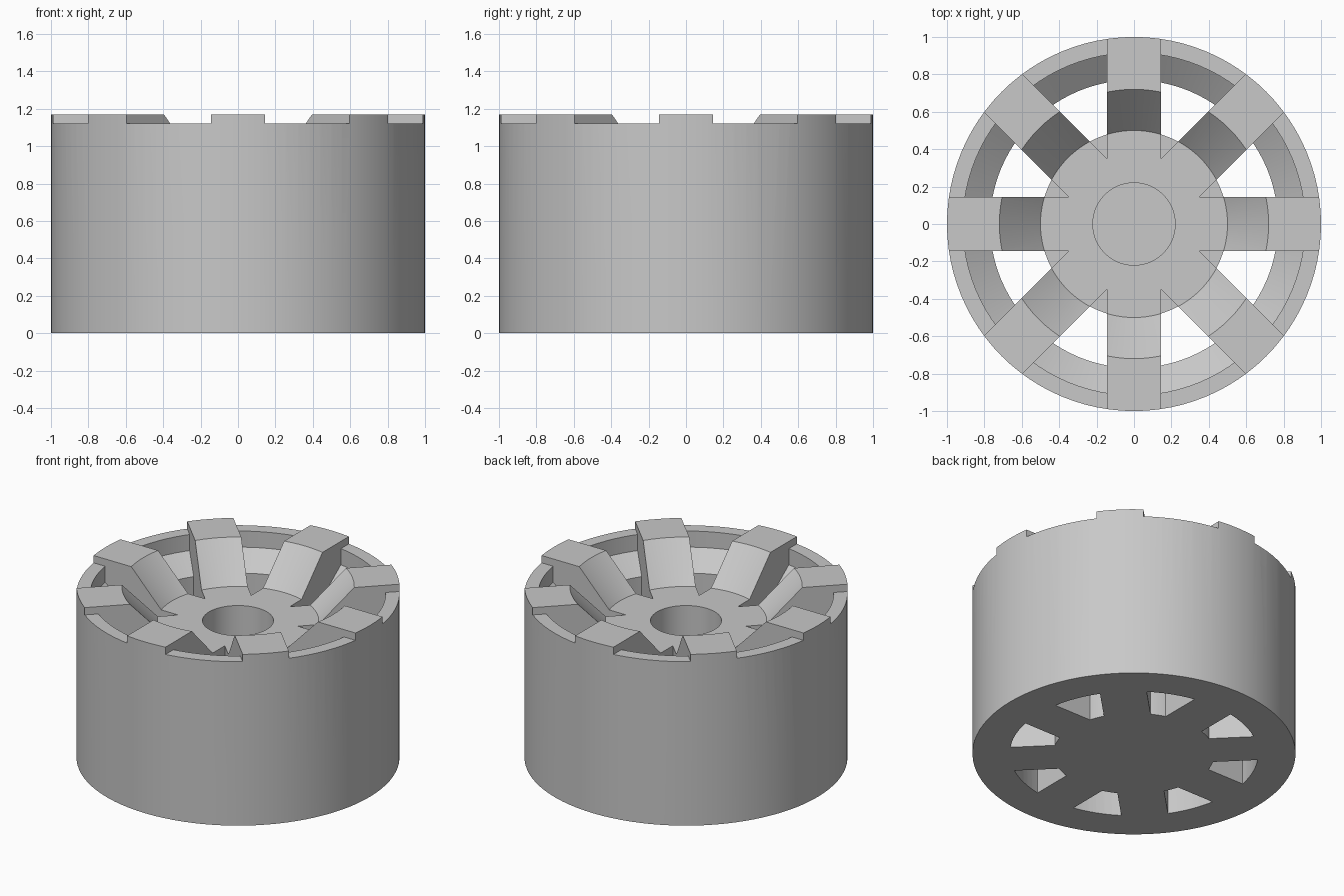
import bpy, bmesh, math
from mathutils import Matrix

if "Cube" in bpy.data.objects:
    bpy.data.objects.remove(bpy.data.objects["Cube"])

SEGMENTS = 96
SPOKE_WIDTH = 0.29

grey = bpy.data.materials.new("plain_grey")
grey.use_nodes = True
colour = (0.58, 0.58, 0.58, 1)
grey.diffuse_color = colour
grey.node_tree.nodes["Principled BSDF"].inputs["Base Color"].default_value = colour


def add_object(name, bm):
    mesh = bpy.data.meshes.new(name)
    bmesh.ops.recalc_face_normals(bm, faces=bm.faces)
    bm.to_mesh(mesh)
    bm.free()
    mesh.materials.append(grey)
    obj = bpy.data.objects.new(name, mesh)
    bpy.context.collection.objects.link(obj)
    return obj


def revolve(name, profile):
    """Spin a closed (radius, height) outline around the z axis."""
    bm = bmesh.new()
    verts = [bm.verts.new((r, 0, z)) for r, z in profile]
    edges = [bm.edges.new(pair) for pair in zip(verts, verts[1:])]
    bmesh.ops.spin(bm, geom=verts + edges, cent=(0, 0, 0), axis=(0, 0, 1),
                   angle=math.tau, steps=SEGMENTS, use_merge=True)
    bmesh.ops.remove_doubles(bm, verts=bm.verts, dist=1e-5)
    return add_object(name, bm)


def cut(target, cutter):
    """Subtract a cutter for good, then drop it."""
    mod = target.modifiers.new("cut", 'BOOLEAN')
    mod.operation = 'DIFFERENCE'
    mod.solver = 'EXACT'
    mod.object = cutter
    cutter.hide_render = True
    bpy.context.view_layer.objects.active = target
    bpy.ops.object.modifier_apply(modifier=mod.name)
    bpy.data.objects.remove(cutter)


# Solid wheel: flat base, blind axle hole, flat hub, sloped bowl, flat top
wheel = revolve("spoked_wheel", [
    (0, 0.4), (0.22, 0.4), (0.22, 0.935), (0.5, 0.935),
    (0.72, 1.17), (1, 1.17), (1, 0), (0, 0)])

# Space between the spokes: through opening, bevelled rim step, hub notches
gaps = revolve("spoke_gaps", [
    (0, 0.75), (0.5, 0.75), (0.5, -0.1), (0.77, -0.1), (0.77, 0.9),
    (0.915, 1.01), (0.915, 1.12), (1.1, 1.12), (1.1, 1.3), (0, 1.3)])

# Four crossing bars keep eight spokes out of the gaps
for i in range(4):
    bm = bmesh.new()
    bmesh.ops.create_cube(bm, size=1)
    bmesh.ops.scale(bm, vec=(3, SPOKE_WIDTH, 4), verts=bm.verts)
    bmesh.ops.rotate(bm, verts=bm.verts,
                     matrix=Matrix.Rotation(i * math.pi / 4, 3, 'Z'))
    cut(gaps, add_object("spoke_bar", bm))

cut(wheel, gaps)

# Smooth round walls, sharp edges
bpy.ops.object.select_all(action='DESELECT')
wheel.select_set(True)
bpy.context.view_layer.objects.active = wheel
bpy.ops.object.shade_smooth_by_angle(angle=math.radians(25))
